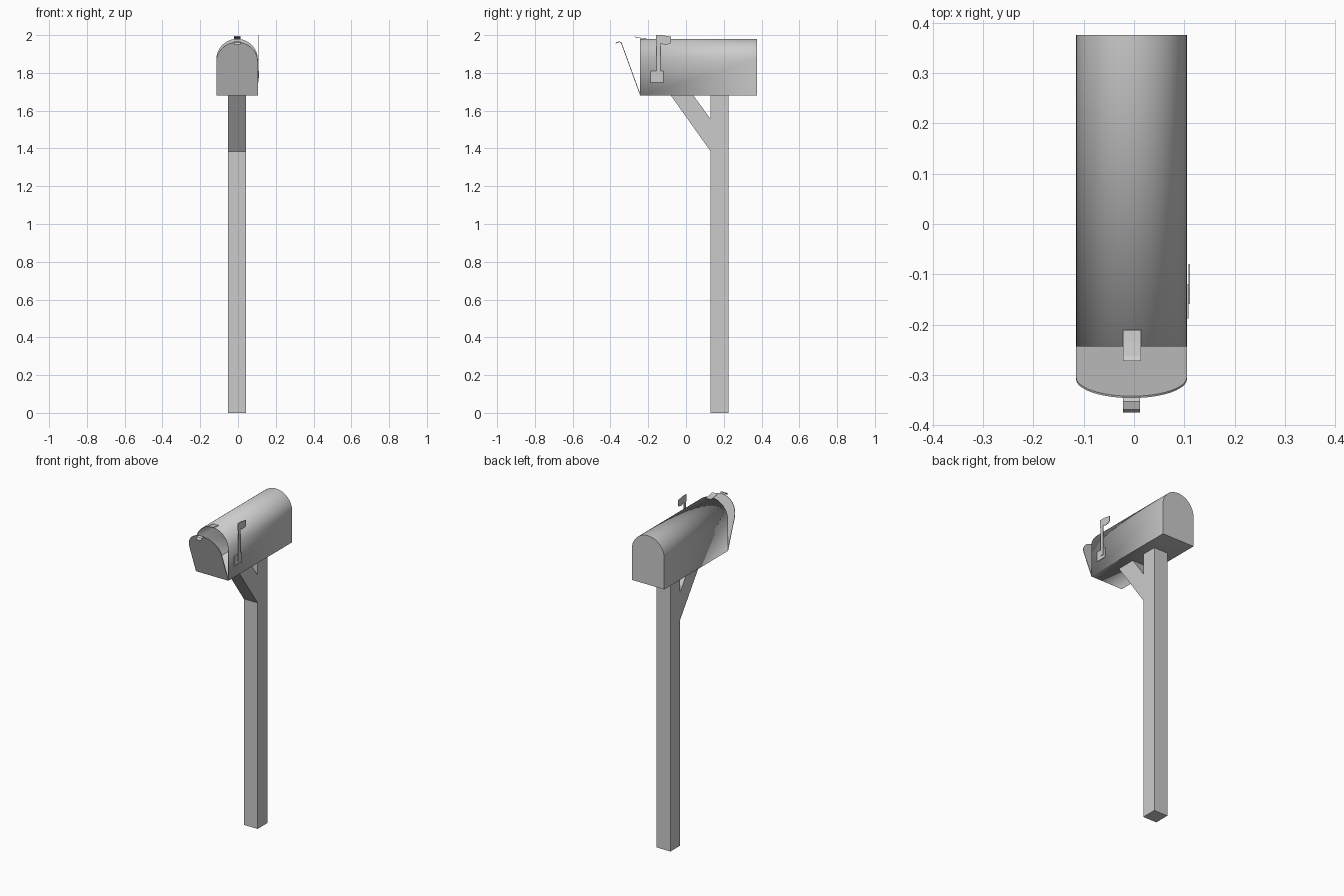
import bpy, math
from mathutils import Vector

cube = bpy.data.objects.get("Cube")
if cube:
    bpy.data.objects.remove(cube, do_unlink=True)

grey = bpy.data.materials.new("plain grey")
grey.use_nodes = True
colour = (0.6, 0.6, 0.6, 1)
grey.diffuse_color = colour
grey.node_tree.nodes["Principled BSDF"].inputs["Base Color"].default_value = colour

CX = -0.005           # centre line of the box and post
HALF = 0.11           # half width of the box
FRONT, BACK = -0.243, 0.375
FLOOR = 1.68


def make(name, verts, faces, smooth=False):
    mesh = bpy.data.meshes.new(name)
    mesh.from_pydata(verts, [], faces)
    mesh.materials.append(grey)
    obj = bpy.data.objects.new(name, mesh)
    bpy.context.collection.objects.link(obj)
    bpy.ops.object.select_all(action='DESELECT')
    obj.select_set(True)
    bpy.context.view_layer.objects.active = obj
    bpy.ops.object.mode_set(mode='EDIT')
    bpy.ops.mesh.select_all(action='SELECT')
    bpy.ops.mesh.normals_make_consistent(inside=False)
    bpy.ops.object.mode_set(mode='OBJECT')
    if smooth:
        bpy.ops.object.shade_smooth_by_angle(angle=math.radians(35))
    return obj


def sweep(name, outline, start, offset, smooth=False, front_open=False):
    """Sweep a closed outline of 3D points along an offset and cap it."""
    n = len(outline)
    ring = [Vector(p) + Vector(start) for p in outline]
    verts = ring + [p + Vector(offset) for p in ring]
    faces = [(i, (i + 1) % n, n + (i + 1) % n, n + i) for i in range(n)]
    faces.append(tuple(range(n, 2 * n)))
    if not front_open:
        faces.append(tuple(reversed(range(n))))
    return make(name, verts, faces, smooth)


def side_prism(name, points, x0, x1, smooth=False):
    """Extrude an outline in the y-z plane across x."""
    return sweep(name, [(0, y, z) for y, z in points], (x0, 0, 0), (x1 - x0, 0, 0), smooth)


def arch(half, rise, steps=24):
    """Flat bottom, straight sides and a round top, as (x, height)."""
    pts = [(-half, 0), (half, 0)]
    for i in range(steps + 1):
        a = math.pi * i / steps
        pts.append((half * math.cos(a), rise + half * math.sin(a)))
    return pts


# Post and diagonal brace
side_prism("post", [(0.13, 0), (0.225, 0), (0.225, FLOOR), (0.13, FLOOR)], CX - 0.047, CX + 0.047)
side_prism("brace", [(-0.08, FLOOR), (0.04, FLOOR), (0.13, 1.555), (0.13, 1.385)],
           CX - 0.047, CX + 0.047)

# Hollow box, open at the front
profile = arch(HALF, 0.19)
box = sweep("box_shell", [(x, 0, z) for x, z in profile], (CX, FRONT, FLOOR),
            (0, BACK - FRONT, 0), True, front_open=True)
# An open shell needs its outward side fixed from the back wall
back_wall = max(box.data.polygons, key=lambda f: f.center.y)
if back_wall.normal.y < 0:
    box.data.flip_normals()
shell = box.modifiers.new("wall_thickness", 'SOLIDIFY')
shell.thickness = 0.002
shell.offset = -1

# Door, hinged at the bottom and tipped open
tilt = math.radians(20)
lean = Vector((0, -math.sin(tilt), math.cos(tilt)))
inward = Vector((0, math.cos(tilt), math.sin(tilt)))
sweep("door", [Vector((x, 0, 0)) + lean * h for x, h in profile], (CX, FRONT, FLOOR),
      inward * 0.004, True)


def strip(name, path, x0, x1, thick):
    """A bent sheet following a y-z path."""
    return side_prism(name, path + [(y, z - thick) for y, z in reversed(path)], x0, x1)


# Latch on the roof and pull tab on the door
strip("roof_latch", [(-0.272, 1.994), (-0.262, 1.989), (-0.235, 1.985), (-0.21, 1.983)],
      CX - 0.017, CX + 0.019, 0.003)
strip("door_pull", [(-0.374, 1.953), (-0.368, 1.962), (-0.352, 1.967), (-0.342, 1.96)],
      CX - 0.017, CX + 0.017, 0.004)

# Signal flag on the side: mounting plate, arm and head
SIDE = CX + HALF
side_prism("flag_mount", [(-0.188, 1.75), (-0.12, 1.75), (-0.12, 1.81), (-0.188, 1.81)],
           SIDE, SIDE + 0.003)
side_prism("flag_arm", [(-0.155, 1.77), (-0.134, 1.77), (-0.134, 1.96), (-0.155, 1.96)],
           SIDE + 0.003, SIDE + 0.006)
side_prism("flag_head", [(-0.159, 1.955), (-0.125, 1.955), (-0.118, 1.948), (-0.085, 1.953),
                         (-0.079, 1.962), (-0.079, 1.992), (-0.1, 1.995), (-0.125, 2),
                         (-0.159, 2)], SIDE + 0.003, SIDE + 0.006)
